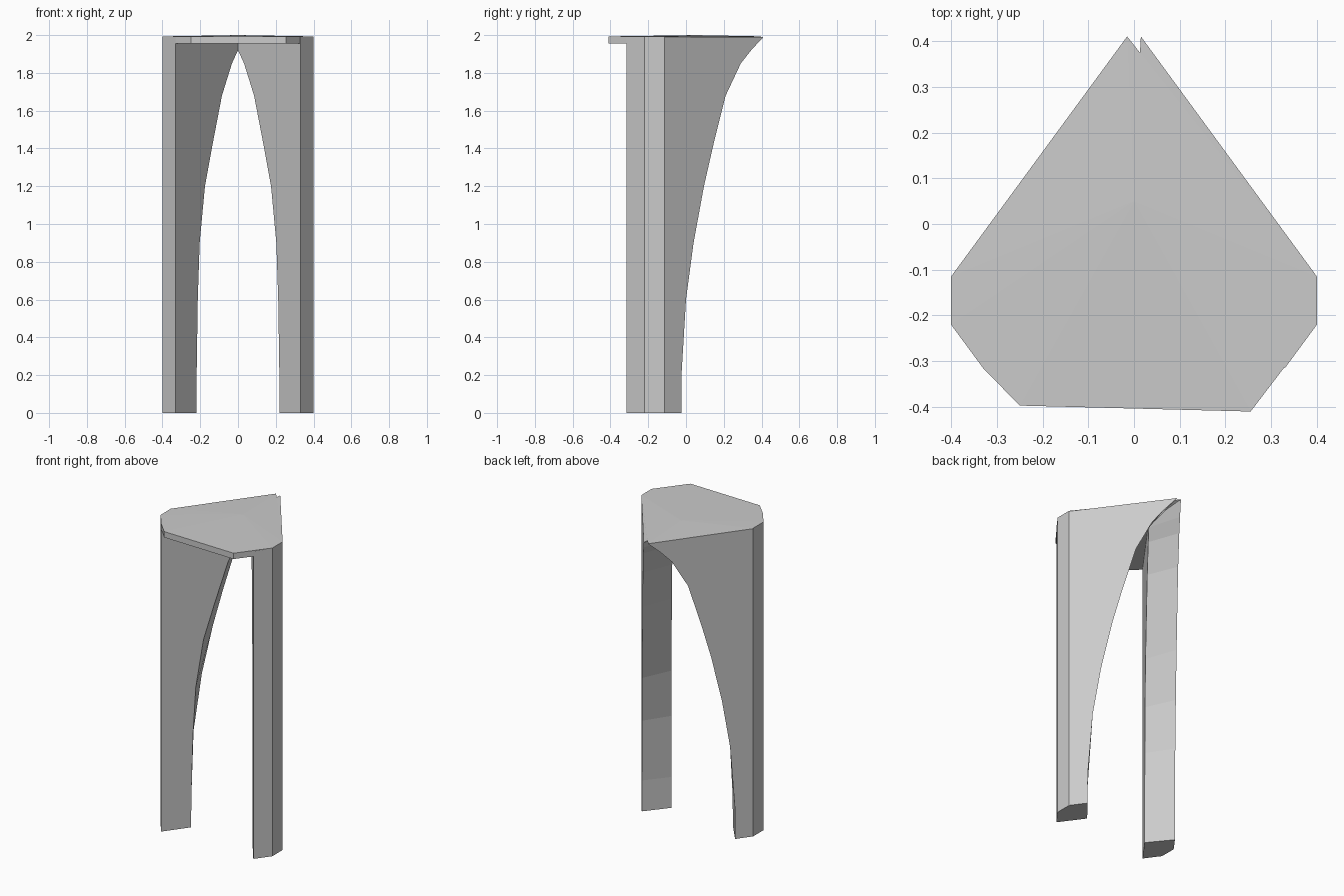
import bpy, bmesh

if "Cube" in bpy.data.objects:
    bpy.data.objects.remove(bpy.data.objects["Cube"])


def finish(bm, name):
    bmesh.ops.recalc_face_normals(bm, faces=bm.faces)
    mesh = bpy.data.meshes.new(name)
    bm.to_mesh(mesh)
    bm.free()
    obj = bpy.data.objects.new(name, mesh)
    bpy.context.collection.objects.link(obj)
    return obj


SLOPE = 0.525 / 0.385   # plan direction of the leg walls

# Arch curve: height, x of the inner edge, y of the outer edge
ARCH = [(0, -.22, -.025), (.2, -.219, -.024), (.6, -.213, 0), (.9, -.203, .04),
        (1.2, -.175, .095), (1.42, -.135, .145), (1.68, -.085, .21),
        (1.85, -.032, .29), (1.92, 0, .345), (1.99, 0, .41)]


def section(z, xi, yo):
    """Chamfered leg cross-section that widens along the wall as it rises."""
    inner = (xi, -.315 + (xi + .33) * SLOPE)
    outer = (-.4 + (yo + .115) / SLOPE, yo)
    plan = [(-.4, -.22), (-.33, -.315), inner, outer, (-.4, -.115)]
    return [(x, y, z) for x, y in plan]


def build_leg(name, side):
    bm = bmesh.new()
    rings = [[bm.verts.new((side * x, y, z)) for x, y, z in section(*row)]
             for row in ARCH]
    for low, high in zip(rings, rings[1:]):
        for i in range(5):
            j = (i + 1) % 5
            bm.faces.new((low[i], low[j], high[j], high[i]))
    bm.faces.new(rings[0])
    bm.faces.new(rings[-1])
    return finish(bm, name)


# Two arched legs leaning together at the back
build_leg("left_leg", 1)
build_leg("right_leg", -1)

# Top slab, slightly raised in the middle; its underside stops at the wall junction
front = [(-.4, -.115), (-.4, -.22), (-.33, -.315), (-.25, -.397),
         (.255, -.41), (.4, -.22), (.4, -.115)]
bm = bmesh.new()
top = [bm.verts.new((x, y, 1.993)) for x, y in front + [(-.015, .41)]]
low = [bm.verts.new((x, y, 1.955)) for x, y in front + [(0, .13)]]
peak = bm.verts.new((0, .05, 2.0))
bm.faces.new(low)
for i in range(len(top)):
    j = (i + 1) % len(top)
    bm.faces.new((low[i], low[j], top[j], top[i]))
    bm.faces.new((top[i], top[j], peak))
finish(bm, "top_slab")
